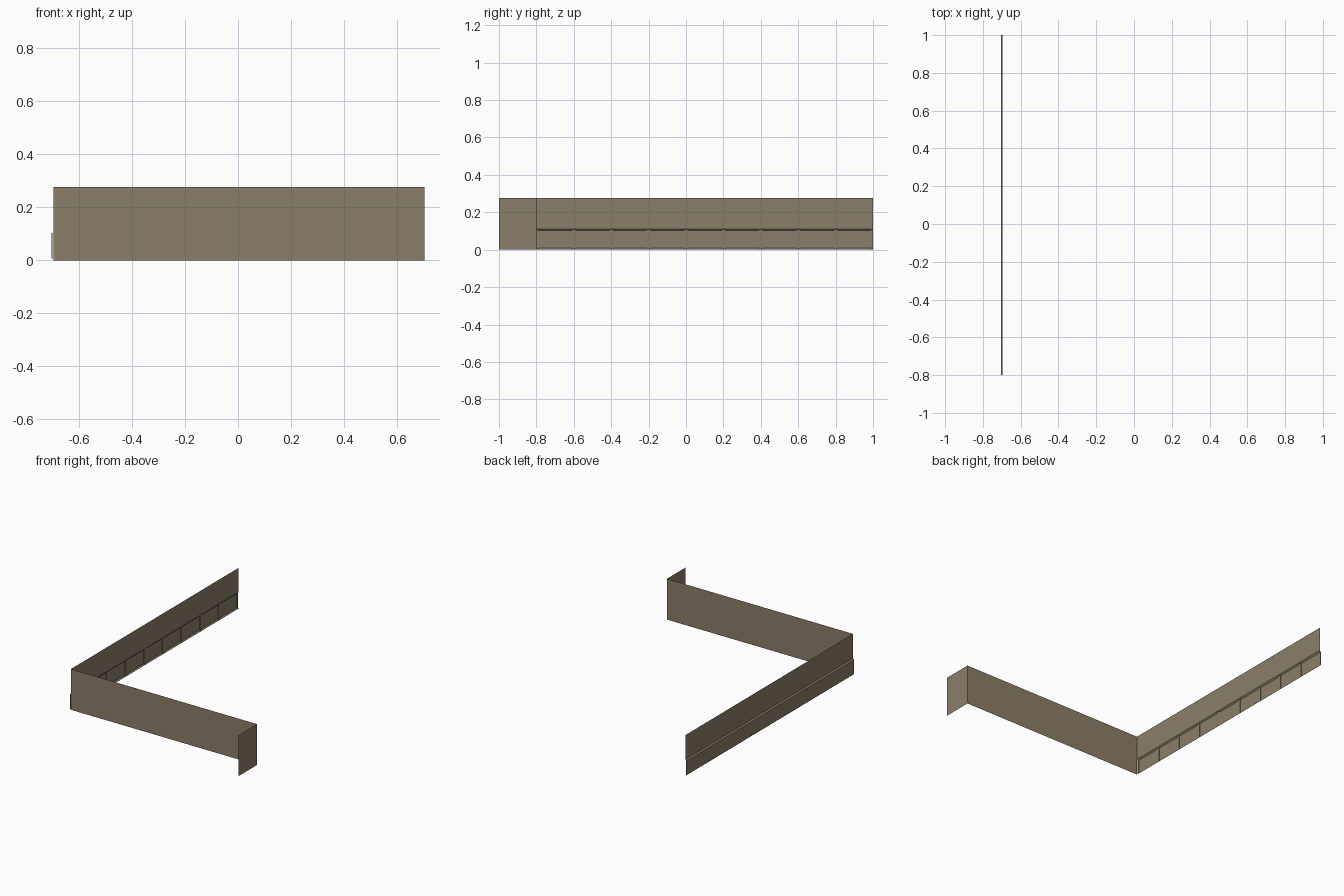
import bpy

if "Cube" in bpy.data.objects:
    bpy.data.objects.remove(bpy.data.objects["Cube"])

XL, XR = -0.696, 0.704      # wall planes
STEP = -0.704               # plane of the recessed lower band
H = 0.277

mat = bpy.data.materials.new("taupe_stone")
mat.diffuse_color = (0.26, 0.21, 0.145, 1)
mat.use_nodes = True
mat.node_tree.nodes["Principled BSDF"].inputs["Base Color"].default_value = mat.diffuse_color


def mesh_object(name, verts, faces):
    me = bpy.data.meshes.new(name)
    me.from_pydata(verts, [], faces)
    me.materials.append(mat)
    ob = bpy.data.objects.new(name, me)
    bpy.context.collection.objects.link(ob)
    return ob


def sheet(name, profile, y0, y1):
    """Extrude an open x-z profile along y."""
    n = len(profile)
    verts = [(x, y, z) for y in (y0, y1) for x, z in profile]
    return mesh_object(name, verts, [(i, i + 1, n + i + 1, n + i) for i in range(n - 1)])


# Long side wall with its stepped, bevelled lower band
sheet("long_side_wall", [(XL, 0), (STEP, 0.008), (STEP, 0.103), (XL, 0.112), (XL, H)], -0.8, 1)

# Flat front wall and short return wall
mesh_object("front_wall", [(XL, -0.8, 0), (XR, -0.8, 0), (XR, -0.8, H), (XL, -0.8, H)], [(0, 1, 2, 3)])
sheet("short_return_wall", [(XR, 0), (XR, H)], -1, -0.8)

# Shallow ribs dividing the recessed band, half ribs at the ends
XM = -0.700
rib = [(STEP, 0.008), (XM, 0.004), (XM, 0.1075), (STEP, 0.103)]
for k in range(10):
    y = -0.8 + 0.2 * k
    y0, y1 = max(y - 0.01, -0.8), min(y + 0.01, 1)
    verts = [(x, v, z) for v in (y0, y1) for x, z in rib]
    mesh_object(f"rib_{k + 1}", verts, [(1, 5, 6, 2), (0, 1, 2, 3), (7, 6, 5, 4)])
